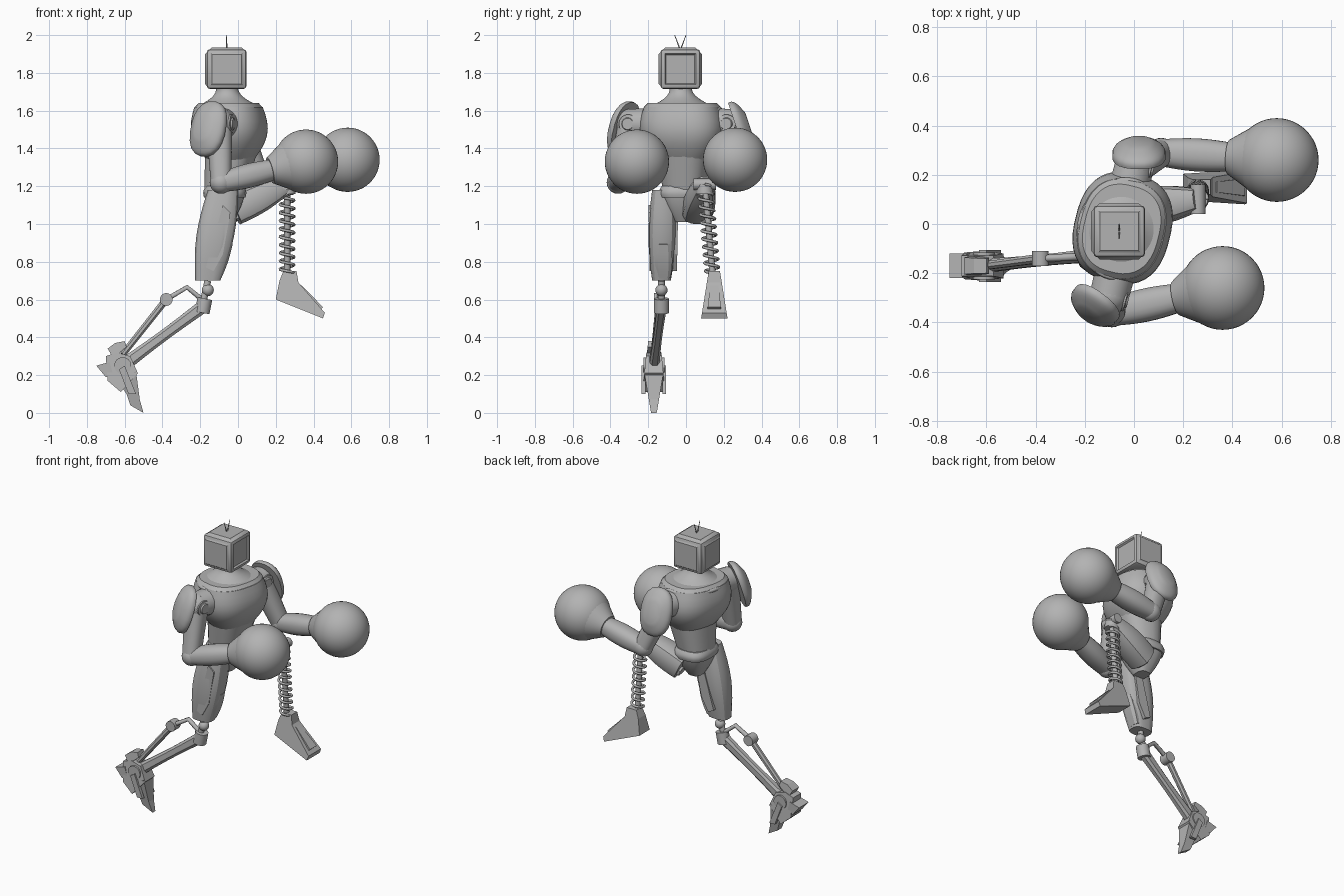
import bpy, bmesh, math
from mathutils import Vector, Matrix

cube = bpy.data.objects.get("Cube")
if cube:
    bpy.data.objects.remove(cube, do_unlink=True)

grey = bpy.data.materials.new("plain grey")
grey.use_nodes = True
grey.diffuse_color = (0.45, 0.45, 0.45, 1)
grey.node_tree.nodes["Principled BSDF"].inputs["Base Color"].default_value = grey.diffuse_color
UP = Vector((0, 0, 1))
SIDEWAYS = Vector((0, 1, 0))


def make_active(obj):
    bpy.context.collection.objects.link(obj)
    obj.data.materials.append(grey)
    bpy.ops.object.select_all(action='DESELECT')
    obj.select_set(True)
    bpy.context.view_layer.objects.active = obj


def finish(name, bm, sharp_angle=30):
    bmesh.ops.recalc_face_normals(bm, faces=bm.faces)
    mesh = bpy.data.meshes.new(name)
    bm.to_mesh(mesh)
    bm.free()
    make_active(bpy.data.objects.new(name, mesh))
    bpy.ops.object.shade_smooth_by_angle(angle=math.radians(sharp_angle))


def limb(name, start, end, first, last, bulge=0, flat=1, boxy=1, sides=20, side=SIDEWAYS, axis=None, steps=8):
    """Swept rings from start to end; the radius runs from first to last plus a sine bulge."""
    bm = bmesh.new()
    start, end = Vector(start), Vector(end)
    along = (axis or end - start).normalized()
    u = (side - along * side.dot(along)).normalized()
    v = u.cross(along)
    rings = []
    for i in range(steps + 1):
        t = i / steps
        radius = first + (last - first) * t + bulge * math.sin(math.pi * t)
        ring = []
        for k in range(sides):
            angle = math.tau * (k + 0.5) / sides
            c, s = math.cos(angle), math.sin(angle)
            c, s = (math.copysign(abs(w) ** boxy, w) for w in (c, s))
            ring.append(bm.verts.new(start.lerp(end, t) + radius * (u * c + v * s * flat)))
        rings.append(ring)
    for lower, upper in zip(rings, rings[1:]):
        for k in range(sides):
            bm.faces.new((lower[k], lower[k - 1], upper[k - 1], upper[k]))
    bm.faces.new(rings[0])
    bm.faces.new(rings[-1])
    finish(name, bm)


def ball(name, centre, radius, segments=24):
    bm = bmesh.new()
    bmesh.ops.create_uvsphere(bm, u_segments=segments, v_segments=segments // 2, radius=radius,
                              matrix=Matrix.Translation(centre))
    finish(name, bm)


def axle(name, centre, radius, half_length):
    offset = SIDEWAYS * half_length
    limb(name, centre - offset, centre + offset, radius, radius, side=UP, steps=1)


def wedge(name, outline, y, low, high):
    """Side outline of (x, z); its half width runs from low at the bottom to high at the top."""
    bm = bmesh.new()
    heights = [z for x, z in outline]
    bottom, span = min(heights), max(heights) - min(heights)
    loops = []
    for sign in (-1, 1):
        loops.append([bm.verts.new((x, y + sign * (low + (high - low) * (z - bottom) / span), z))
                      for x, z in outline])
        bm.faces.new(loops[-1])
    near, far = loops
    for k in range(len(near)):
        bm.faces.new((near[k - 1], near[k], far[k], far[k - 1]))
    bmesh.ops.triangulate(bm, faces=[f for f in bm.faces if len(f.verts) > 4])
    finish(name, bm, 5)


def tube(name, points, thickness, closed=False):
    curve = bpy.data.curves.new(name, 'CURVE')
    curve.dimensions = '3D'
    curve.bevel_depth = thickness
    curve.bevel_resolution = 1
    curve.use_fill_caps = True
    spline = curve.splines.new('POLY')
    spline.points.add(len(points) - 1)
    for spline_point, point in zip(spline.points, points):
        spline_point.co = (*point, 1)
    spline.use_cyclic_u = closed
    make_active(bpy.data.objects.new(name, curve))
    bpy.ops.object.convert(target='MESH')


# Head: bevelled box, recessed screen, raised panels on the other sides
head_centre = Vector((-0.06, -0.03, 1.82))
bm = bmesh.new()
bmesh.ops.create_cube(bm, size=0.21, matrix=Matrix.Translation(head_centre))
bmesh.ops.bevel(bm, geom=bm.edges[:], offset=0.016, segments=2, affect='EDGES', profile=0.5)
bm.normal_update()
for face in [f for f in bm.faces if f.calc_area() > 0.02 and f.normal.z > -0.5]:
    if face.normal.x > 0.8:
        bmesh.ops.inset_individual(bm, faces=[face], thickness=0.01)
        bmesh.ops.inset_individual(bm, faces=[face], thickness=0.01, depth=-0.01)
    else:
        bmesh.ops.inset_individual(bm, faces=[face], thickness=0.015, depth=0.01)
finish("head", bm)
antenna_base = head_centre + UP * 0.1
for tag, lean in (("near", -0.03), ("far", 0.03)):
    limb(tag + "_antenna", antenna_base, antenna_base + UP * 0.08 + SIDEWAYS * lean, 0.004, 0.002, sides=6)

# Neck and torso, turned slightly about the upright axis
turn = Matrix.Rotation(math.radians(-14), 3, 'Z')
shoulder_line = turn @ SIDEWAYS
chest_top = Vector((-0.05, -0.02, 1.62))
chest_base = Vector((-0.04, -0.01, 1.32))
waist = Vector((-0.07, -0.01, 1.17))
limb("neck", chest_top, head_centre - UP * 0.08, 0.17, 0.06, bulge=-0.04, sides=32, axis=UP)
limb("chest", chest_base, chest_top, 0.12, 0.2, bulge=0.06, flat=0.87, boxy=0.8, sides=40,
     side=shoulder_line, axis=UP)
limb("chest_yoke", chest_top, chest_top + UP * 0.02, 0.2, 0.18, flat=0.85, boxy=0.8, sides=40,
     side=shoulder_line, axis=UP)
limb("abdomen", waist, chest_base + UP * 0.04, 0.11, 0.14, flat=0.95, boxy=0.8, side=shoulder_line, axis=UP)
limb("belt", waist - UP * 0.03, waist + UP * 0.03, 0.13, 0.12, bulge=0.01, flat=0.85, boxy=0.7, axis=UP)
limb("pelvis", waist - UP * 0.16, waist, 0.05, 0.13, bulge=0.01, flat=0.85, boxy=0.7, axis=UP)
collar = []
for k in range(48):
    c, s = math.cos(math.tau * k / 48), math.sin(math.tau * k / 48)
    collar.append(chest_top + turn @ Vector((0.17 * c, 0.2 * s, -0.05 * max(c, 0) - 0.01)))
tube("collar_rim", collar, 0.012, closed=True)


# Arms: socket, disc, pad, upper arm, forearm and round glove
def arm(tag, shoulder, elbow, glove, pad, pad_facing):
    shoulder, elbow, glove, pad, pad_facing = map(Vector, (shoulder, elbow, glove, pad, pad_facing))
    outward = (shoulder - chest_top).dot(shoulder_line) * shoulder_line
    limb(tag + "_shoulder_socket", shoulder - outward * 0.45, shoulder, 0.085, 0.08)
    ball(tag + "_shoulder_joint", shoulder, 0.08)
    forward = turn.col[0]
    hub = shoulder + forward * 0.07
    limb(tag + "_shoulder_disc", shoulder, hub, 0.055, 0.05, steps=1)
    limb(tag + "_shoulder_hub", hub, hub + forward * 0.01, 0.035, 0.03, steps=1)
    limb(tag + "_shoulder_pad", pad, pad + pad_facing.normalized() * 0.07, 0.15, 0.07, bulge=0.03,
         flat=0.72, boxy=0.85, side=UP)
    limb(tag + "_upper_arm", shoulder, elbow, 0.07, 0.055, boxy=0.85)
    ball(tag + "_elbow", elbow, 0.06)
    wrist = glove + (elbow - glove).normalized() * 0.2
    cuff_end = wrist.lerp(glove, 0.55)
    limb(tag + "_forearm", elbow, wrist, 0.055, 0.06, bulge=0.01, flat=0.95, boxy=0.85)
    limb(tag + "_glove_cuff", wrist, cuff_end, 0.07, 0.14, sides=32)
    ball(tag + "_glove", glove, 0.17, segments=48)


arm("near", shoulder=(-0.1, -0.29, 1.53), elbow=(-0.09, -0.36, 1.22), glove=(0.36, -0.26, 1.33),
    pad=(-0.15, -0.32, 1.5), pad_facing=(-0.6, -0.8, 0.3))
arm("far", shoulder=(0, 0.23, 1.53), elbow=(0.11, 0.29, 1.25), glove=(0.58, 0.26, 1.34),
    pad=(0.02, 0.27, 1.5), pad_facing=(0, 0.9, 0.3))

# Far leg: raised thigh, knee, spring shin and wedge foot
far_hip = Vector((-0.02, 0.06, 1.07))
far_knee = Vector((0.26, 0.1, 1.21))
far_ankle = Vector((0.26, 0.14, 0.74))
limb("far_thigh", far_hip, far_knee, 0.08, 0.045, bulge=0.015, boxy=0.65, sides=12)
limb("far_thigh_guard", far_hip - UP * 0.03, far_knee - UP * 0.04, 0.05, 0.04, bulge=0.01, flat=0.6,
     boxy=0.6, sides=8)
axle("far_knee_axle", far_knee, 0.03, half_length=0.06)
limb("spring_cap", far_knee - UP * 0.05, far_knee, 0.045, 0.04, steps=1)
limb("spring_core", far_knee, far_ankle, 0.017, 0.017, steps=1)
turns, per_turn = 11, 16
spring = []
for k in range(turns * per_turn + 1):
    angle = math.tau * k / per_turn
    swing = Vector((math.cos(angle), math.sin(angle), 0)) * 0.037
    spring.append(far_knee.lerp(far_ankle, k / (turns * per_turn)) + swing)
tube("shin_spring", spring, 0.008)
wedge("far_foot", [(0.22, 0.7), (0.24, 0.75), (0.31, 0.75), (0.32, 0.69), (0.46, 0.53), (0.45, 0.5), (0.2, 0.6)],
      y=far_ankle.y + 0.01, low=0.07, high=0.03)
limb("far_foot_plate", (0.33, 0.15, 0.67), (0.44, 0.15, 0.55), 0.03, 0.05, flat=0.4, sides=4, steps=1)

# Near leg: thigh, knee and twin shin rods
near_hip = Vector((-0.08, -0.12, 1.18))
near_knee = Vector((-0.16, -0.13, 0.65))
shin_top = Vector((-0.19, -0.13, 0.56))
lever_end = Vector((-0.38, -0.14, 0.6))
ankle = Vector((-0.61, -0.17, 0.25))
thigh_end = near_knee + UP * 0.05
limb("near_thigh", near_hip, thigh_end, 0.06, 0.05, bulge=0.02, flat=1.35, boxy=0.65, sides=16, axis=UP)
wedge("near_thigh_panel", [(-0.08, 1.1), (-0.04, 1.06), (-0.08, 0.84), (-0.13, 0.75), (-0.17, 0.77)],
      y=near_hip.y, low=0.072, high=0.079)
limb("near_kneecap", (-0.05, near_hip.y, 0.9), (-0.11, near_hip.y, 0.72), 0.04, 0.04, bulge=0.01,
     flat=0.6, boxy=0.6, sides=8)
limb("near_knee_pin", thigh_end, shin_top, 0.018, 0.018)
ball("near_knee_ball", near_knee, 0.032)
limb("near_knee_block", shin_top.lerp(near_knee, 0.5), shin_top - UP * 0.03, 0.04, 0.04, steps=1)
lever_bend = lever_end.lerp(near_knee, 0.5) + UP * 0.04
tube("knee_lever", [shin_top + UP * 0.04, lever_bend, lever_end], 0.015)
axle("lever_joint", lever_end, 0.034, half_length=0.03)
limb("rear_shin_rod", lever_end, ankle + UP * 0.06, 0.02, 0.018, sides=8)
limb("front_shin", shin_top, ankle, 0.028, 0.03, bulge=-0.005, flat=1.3, boxy=0.7, sides=8)

# Near foot: ankle hub, body, heel spur, guard, toe and a strut on each side
axle("ankle_hub", ankle, 0.045, half_length=0.055)
wedge("foot_body", [(-0.7, 0.3), (-0.64, 0.32), (-0.57, 0.3), (-0.53, 0.21), (-0.62, 0.11), (-0.69, 0.17)],
      y=ankle.y, low=0.06, high=0.04)
wedge("heel_spur", [(-0.75, 0.25), (-0.68, 0.27), (-0.66, 0.2), (-0.7, 0.19)], y=ankle.y, low=0.05, high=0.05)
wedge("ankle_guard", [(-0.69, 0.34), (-0.65, 0.37), (-0.6, 0.38), (-0.59, 0.35), (-0.66, 0.29)],
      y=ankle.y, low=0.04, high=0.03)
wedge("toe", [(-0.63, 0.16), (-0.54, 0.22), (-0.52, 0.07), (-0.5, 0), (-0.57, 0.04), (-0.59, 0.1)],
      y=ankle.y, low=0.015, high=0.052)
for tag, shift in (("near", -0.055), ("far", 0.055)):
    wedge(tag + "_toe_strut", [(-0.63, 0.23), (-0.6, 0.25), (-0.54, 0.1), (-0.58, 0.1)],
          y=ankle.y + shift, low=0.01, high=0.01)
